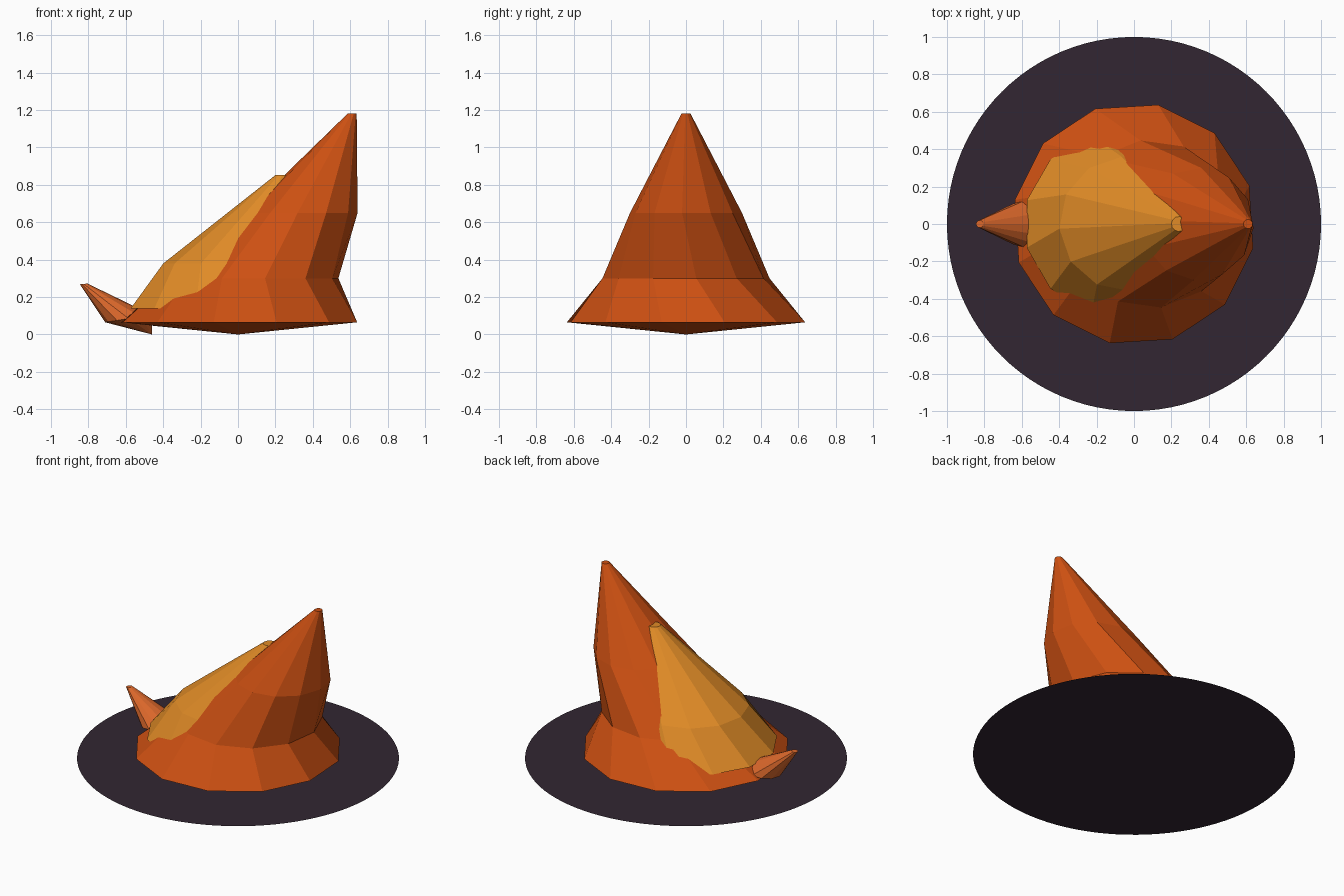
import bpy, bmesh, math
from mathutils import Vector

old = bpy.data.objects.get("Cube")
if old:
    bpy.data.objects.remove(old, do_unlink=True)


def material(name, rgb):
    m = bpy.data.materials.new(name)
    m.use_nodes = True
    m.diffuse_color = (*rgb, 1)
    m.node_tree.nodes["Principled BSDF"].inputs["Base Color"].default_value = (*rgb, 1)
    return m


def finish(name, bm, mat):
    bmesh.ops.recalc_face_normals(bm, faces=bm.faces)
    mesh = bpy.data.meshes.new(name)
    bm.to_mesh(mesh)
    bm.free()
    mesh.materials.append(mat)
    obj = bpy.data.objects.new(name, mesh)
    bpy.context.collection.objects.link(obj)
    return obj


def flame(name, mat, root, rings, sides=12):
    """Leaning faceted tongue; each ring is (x, z, radius, turn in degrees, slope)."""
    bm = bmesh.new()
    loops = []
    for x, z, r, turn, slope in rings:
        loop = []
        for i in range(sides):
            a = math.radians(turn) + math.tau * i / sides
            dx = r * math.cos(a)
            loop.append(bm.verts.new((x + dx, r * math.sin(a), z + slope * dx)))
        loops.append(loop)
    tip = loops[-1]
    bottom = bm.verts.new(Vector((root[0], 0, root[1])))
    for i in range(sides):
        j = (i + 1) % sides
        bm.faces.new((bottom, loops[0][j], loops[0][i]))
        for low, high in zip(loops, loops[1:]):
            bm.faces.new((low[i], low[j], high[j], high[i]))
    bm.faces.new(tip)
    return finish(name, bm, mat)


orange = material("deep orange", (0.61, 0.08, 0.006))
amber = material("amber", (0.75, 0.26, 0.02))
light_orange = material("light orange", (0.71, 0.137, 0.024))
dark = material("dark plum", (0.032, 0.019, 0.032))

# Flat round base
bm = bmesh.new()
bmesh.ops.create_circle(bm, cap_ends=True, segments=96, radius=1)
finish("base_disc", bm, dark)

# Tall outer flame leaning to its left
flame("main_flame", orange, (0, 0), [
    (0, 0.065, 0.65, 18.5, 0),
    (0.09, 0.30, 0.45, 7, 0),
    (0.34, 0.65, 0.30, -4, 0),
    (0.61, 1.18, 0.025, -10, 0)])

# Inner flame breaking through the sloping side
flame("inner_flame", amber, (-0.1, 0.1), [
    (-0.10, 0.14, 0.49, 15, 0),
    (-0.04, 0.38, 0.36, 4, 0),
    (0.24, 0.852, 0.04, -4, 0)])

# Small side tongue
flame("small_flame", light_orange, (-0.46, 0), [
    (-0.585, 0.085, 0.125, 0, 0.16),
    (-0.825, 0.27, 0.02, 0, 0.1)])
